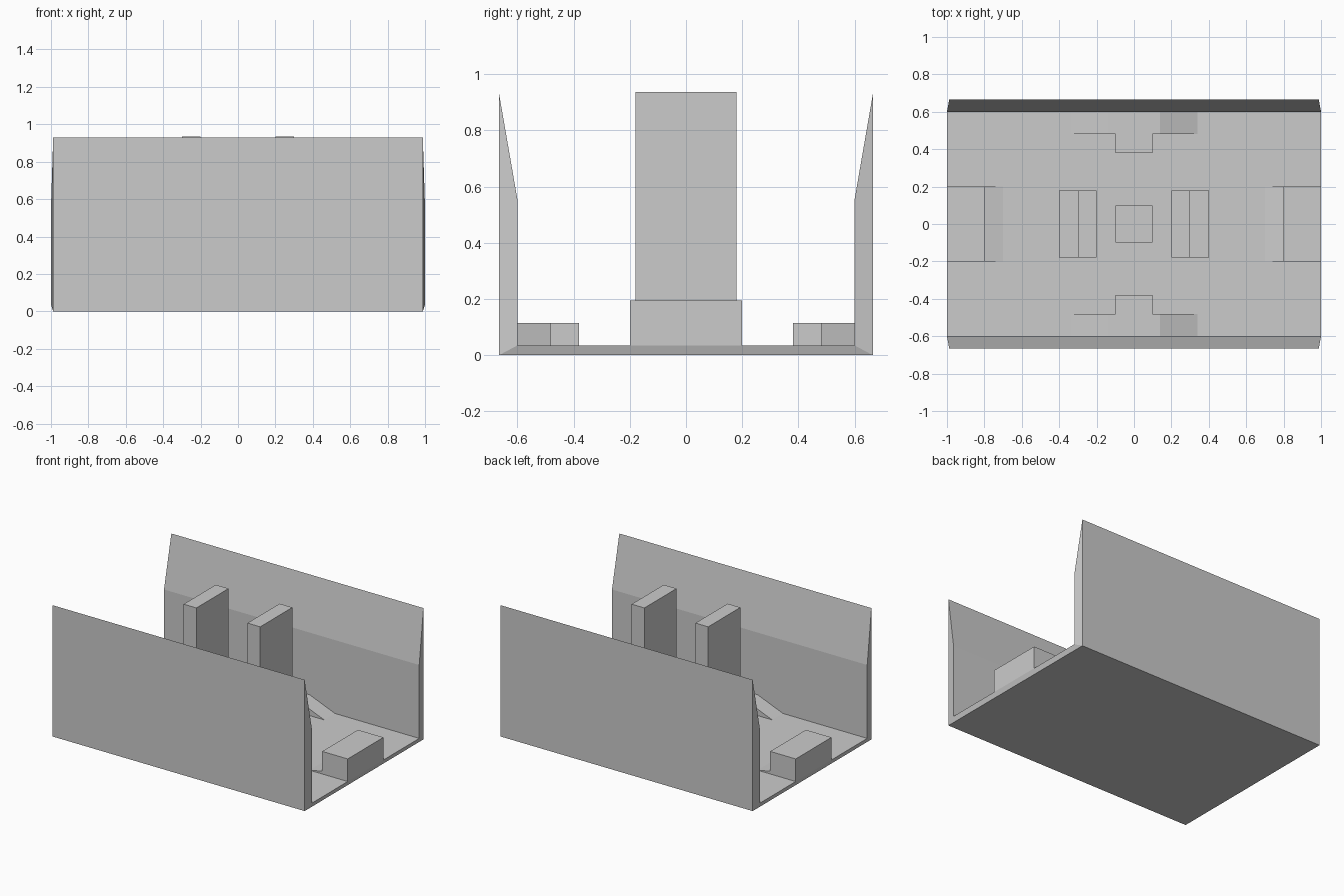
import bpy
import bmesh

cube = bpy.data.objects.get("Cube")
if cube:
    bpy.data.objects.remove(cube, do_unlink=True)

# One plain grey for everything
grey = bpy.data.materials.new("light_grey")
grey.use_nodes = True
grey.diffuse_color = (0.6, 0.6, 0.6, 1)
grey.node_tree.nodes["Principled BSDF"].inputs["Base Color"].default_value = (0.6, 0.6, 0.6, 1)

FLOOR = 0.035    # floor surface
LOW = 0.115      # low platforms
HIGH = 0.195     # end blocks
INNER = 0.6      # inner face of the side walls


def finish(name, bm):
    bmesh.ops.recalc_face_normals(bm, faces=bm.faces)
    mesh = bpy.data.meshes.new(name)
    bm.to_mesh(mesh)
    bm.free()
    mesh.materials.append(grey)
    obj = bpy.data.objects.new(name, mesh)
    bpy.context.collection.objects.link(obj)
    return obj


def box(name, x0, x1, y0, y1, z1, z0=FLOOR):
    bm = bmesh.new()
    bmesh.ops.create_cube(bm, size=1)
    for v in bm.verts:
        v.co = (x1 if v.co.x > 0 else x0, y1 if v.co.y > 0 else y0, z1 if v.co.z > 0 else z0)
    return finish(name, bm)


def prism(name, profile, y0, y1):
    """Extrude an (x, z) profile along y."""
    bm = bmesh.new()
    face = bm.faces.new([bm.verts.new((x, y0, z)) for x, z in profile])
    new = bmesh.ops.extrude_face_region(bm, geom=[face])["geom"]
    for v in new:
        if isinstance(v, bmesh.types.BMVert):
            v.co.y = y1
    return finish(name, bm)


def hull():
    """Trough of floor and tapered walls, with the ends splayed inwards."""
    half = [(0.665, 0.0, 0.988), (0.665, 0.93, 0.988), (INNER, 0.555, 1.0), (INNER, FLOOR, 1.0)]
    section = half + [(-y, z, x) for y, z, x in reversed(half)]
    bm = bmesh.new()
    rings = [[bm.verts.new((s * x, y, z)) for y, z, x in section] for s in (-1, 1)]
    n = len(section)
    for i in range(n):
        j = (i + 1) % n
        bm.faces.new((rings[0][i], rings[0][j], rings[1][j], rings[1][i]))
    for r in rings:
        bm.faces.new(r[:4])
        bm.faces.new(r[4:])
        bm.faces.new((r[0], r[3], r[4], r[7]))
    finish("floor_and_walls", bm)


hull()
box("centre_block", -0.1, 0.1, -0.1, 0.1, LOW)

# Parts repeated at each end
for s, side in ((1, "left"), (-1, "right")):
    def span(a, b):
        return sorted((s * a, s * b))
    box(side + "_end_block", *span(0.8, 1.0), -0.2, 0.2, HIGH)
    prism(side + "_end_ramp", [(s * 0.8, FLOOR), (s * 0.8, 0.055), (s * 0.7, FLOOR)], -0.2, 0.2)
    box(side + "_tall_slab", *span(0.2, 0.3), -0.18, 0.18, 0.936)
    box(side + "_slab_step", *span(0.3, 0.4), -0.18, 0.18, LOW)

# Ramped platforms along both walls
for s, side in ((1, "back"), (-1, "front")):
    ramp = [(-0.34, FLOOR), (-0.14, LOW), (0.14, LOW), (0.34, FLOOR)]
    prism(side + "_ramped_platform", ramp, s * 0.48, s * INNER)
    y0, y1 = sorted((s * 0.38, s * 0.48))
    box(side + "_platform_ledge", -0.1, 0.1, y0, y1, LOW)
